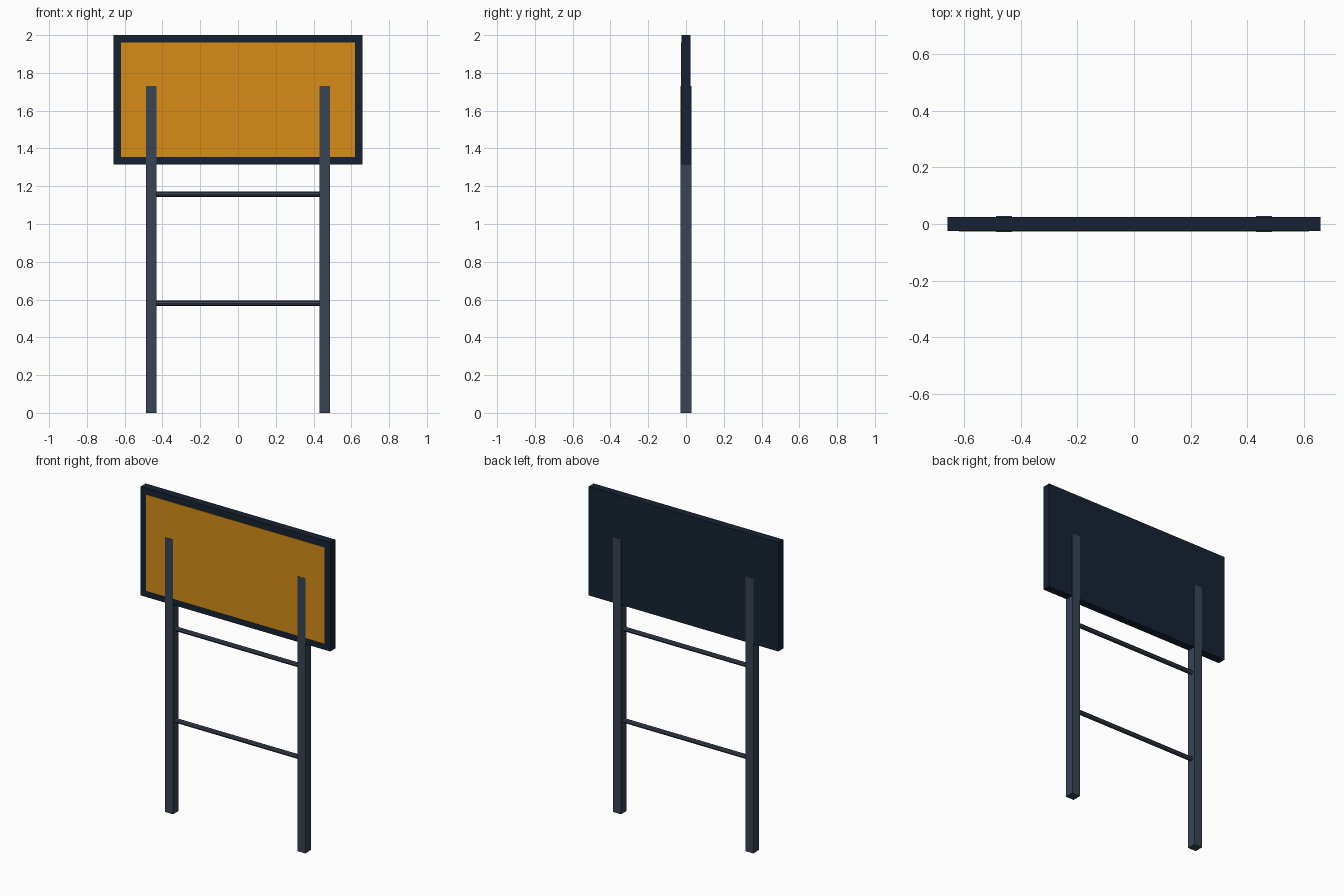
import bpy
import math

if "Cube" in bpy.data.objects:
    bpy.data.objects.remove(bpy.data.objects["Cube"])


def material(name, rgb):
    m = bpy.data.materials.new(name)
    m.diffuse_color = (*rgb, 1)
    m.use_nodes = True
    m.node_tree.nodes["Principled BSDF"].inputs["Base Color"].default_value = m.diffuse_color
    return m


NAVY = material("navy", (0.008, 0.016, 0.032))
STEEL = material("slate_steel", (0.04, 0.056, 0.087))
AMBER = material("amber", (0.68, 0.27, 0.009))


def box(name, lo, hi, mat):
    bpy.ops.mesh.primitive_cube_add(size=1, location=[(a + b) / 2 for a, b in zip(lo, hi)])
    o = bpy.context.object
    o.name = name
    o.scale = [b - a for a, b in zip(lo, hi)]
    bpy.ops.object.transform_apply(location=False, rotation=False, scale=True)
    o.data.materials.append(mat)
    return o


# Sign board, with the coloured face slightly proud of it
box("sign_board", (-0.66, -0.025, 1.315), (0.66, 0.025, 2.0), NAVY)
box("sign_face", (-0.62, -0.0272, 1.355), (0.62, -0.02, 1.96), AMBER)

# Square posts running up through the board
for side, x in (("left", -0.46), ("right", 0.46)):
    box(f"{side}_post", (x - 0.028, -0.028, 0), (x + 0.028, 0.028, 1.73), STEEL)

# Round cross rails between the posts
for label, z in (("lower", 0.58), ("upper", 1.157)):
    bpy.ops.mesh.primitive_cylinder_add(vertices=8, radius=0.014, depth=0.92,
                                        location=(0, 0, z), rotation=(0, math.pi / 2, 0))
    rail = bpy.context.object
    rail.name = f"{label}_rail"
    rail.data.materials.append(STEEL)
